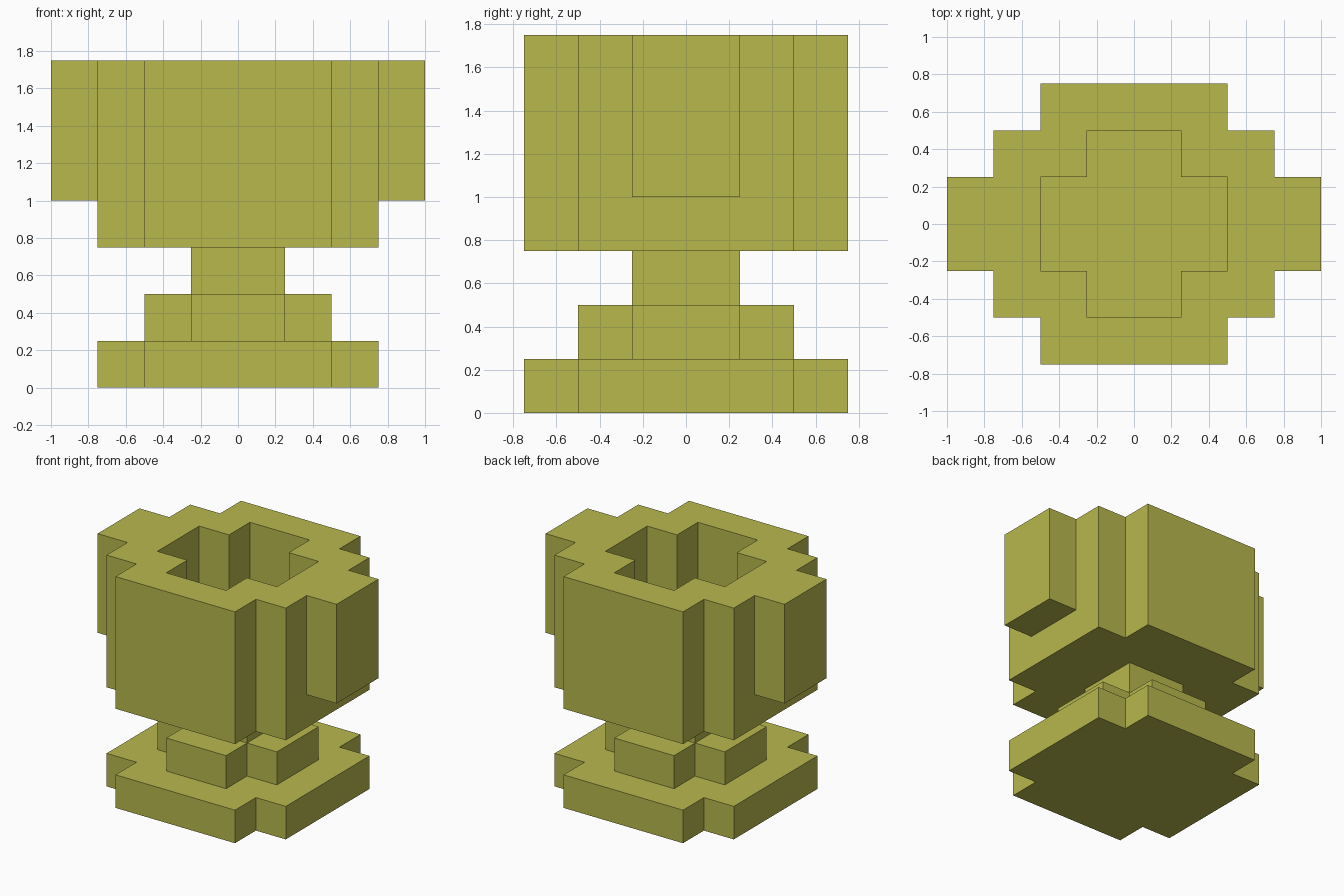
import bpy
import bmesh

cube = bpy.data.objects.get("Cube")
if cube:
    bpy.data.objects.remove(cube, do_unlink=True)

# Single flat colour
gold = bpy.data.materials.new("olive gold")
gold.use_nodes = True
colour = (0.479, 0.479, 0.076, 1.0)
gold.diffuse_color = colour
bsdf = gold.node_tree.nodes["Principled BSDF"]
bsdf.inputs["Base Color"].default_value = colour
bsdf.inputs["Roughness"].default_value = 0.8


def plus(a, b):
    """Outline of a stepped cross: arms reach a, half width b."""
    return [(a, -b), (a, b), (b, b), (b, a), (-b, a), (-b, b),
            (-a, b), (-a, -b), (-b, -b), (-b, -a), (b, -a), (b, -b)]


def rect(x0, x1, y0, y1):
    return [(x0, y0), (x1, y0), (x1, y1), (x0, y1)]


def loft(name, rings):
    """Join (outline, height) rings with walls and cap both ends."""
    bm = bmesh.new()
    loops = [[bm.verts.new((x, y, z)) for x, y in outline] for outline, z in rings]
    for low, high in zip(loops, loops[1:]):
        n = len(low)
        for i in range(n):
            j = (i + 1) % n
            bm.faces.new((low[i], low[j], high[j], high[i]))
    bm.faces.new(loops[0][::-1])
    bm.faces.new(loops[-1])
    bmesh.ops.recalc_face_normals(bm, faces=bm.faces[:])
    mesh = bpy.data.meshes.new(name)
    bm.to_mesh(mesh)
    bm.free()
    mesh.materials.append(gold)
    obj = bpy.data.objects.new(name, mesh)
    bpy.context.collection.objects.link(obj)
    return obj


# Foot, step and stem
loft("base", [(plus(0.75, 0.5), 0.0), (plus(0.75, 0.5), 0.25)])
loft("base_step", [(plus(0.5, 0.25), 0.25), (plus(0.5, 0.25), 0.5)])
stem = rect(-0.25, 0.25, -0.25, 0.25)
loft("stem", [(stem, 0.5), (stem, 0.75)])

# Hollow bowl: outer wall, rim, inner wall, floor
outer, inner = plus(0.75, 0.5), plus(0.5, 0.25)
loft("bowl", [(outer, 0.75), (outer, 1.75), (inner, 1.75), (inner, 1.0)])

# Block handles on both sides
for name, x0, x1 in (("left_handle", 0.75, 1.0), ("right_handle", -1.0, -0.75)):
    side = rect(x0, x1, -0.25, 0.25)
    loft(name, [(side, 1.0), (side, 1.75)])
